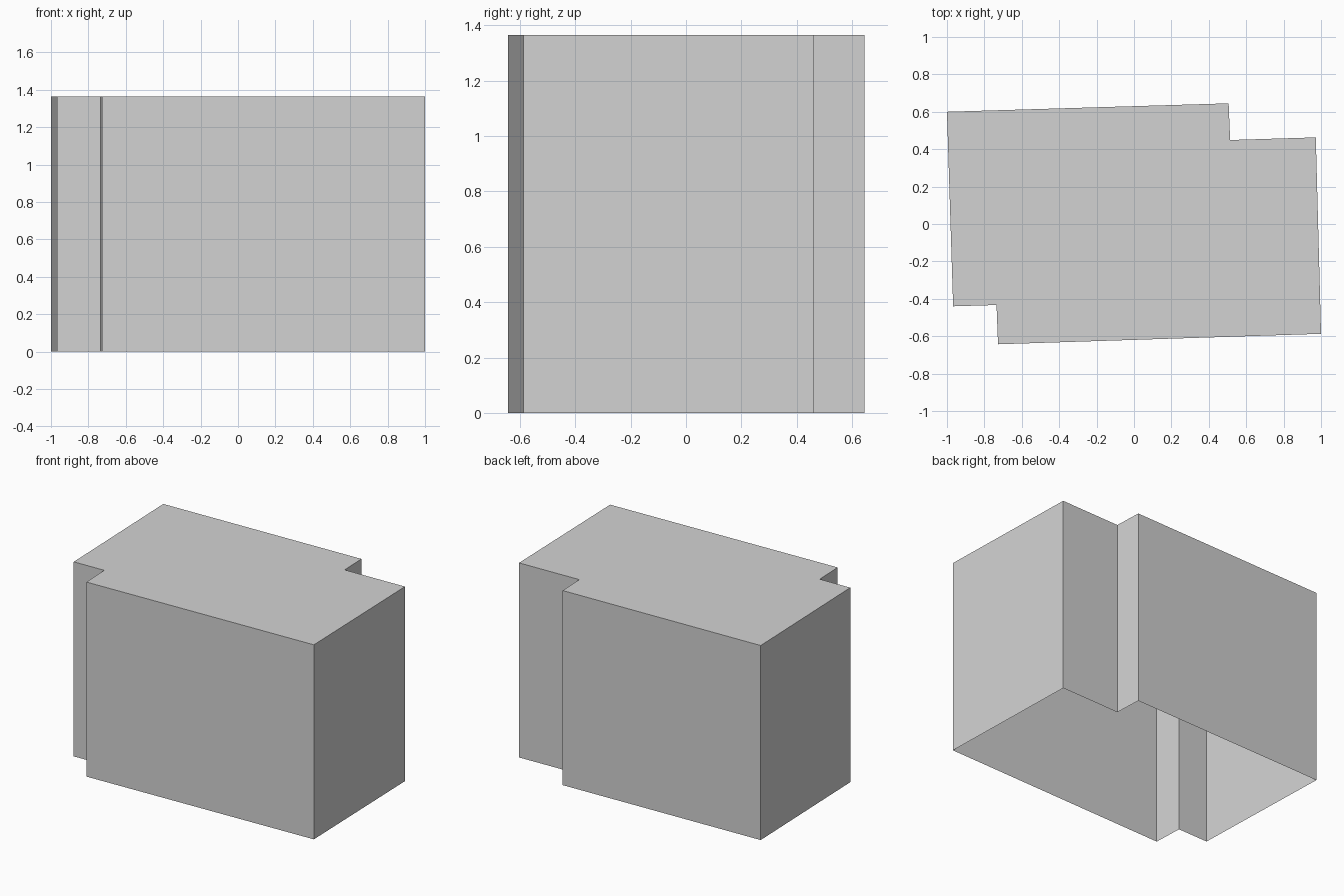
import bpy
import bmesh

cube = bpy.data.objects.get("Cube")
if cube:
    bpy.data.objects.remove(cube, do_unlink=True)

HEIGHT = 1.365

# Slightly turned footprint with two notched corners, counter-clockwise
FOOTPRINT = [
    (-0.967, -0.44), (-0.735, -0.433), (-0.727, -0.643), (1.0, -0.587),
    (0.972, 0.463), (0.514, 0.449), (0.506, 0.645), (-1.0, 0.6),
]


def make_material(name, color):
    mat = bpy.data.materials.new(name)
    mat.use_nodes = True
    mat.diffuse_color = color
    mat.node_tree.nodes["Principled BSDF"].inputs["Base Color"].default_value = color
    return mat


# Building shell: outer walls and a flat roof, open underneath
bm = bmesh.new()
base = [bm.verts.new((x, y, 0)) for x, y in FOOTPRINT]
top = [bm.verts.new((x, y, HEIGHT)) for x, y in FOOTPRINT]
for i in range(len(base)):
    j = (i + 1) % len(base)
    bm.faces.new((base[i], base[j], top[j], top[i]))
bm.faces.new(top)

mesh = bpy.data.meshes.new("building_shell")
bm.to_mesh(mesh)
bm.free()
mesh.materials.append(make_material("light_grey", (0.65, 0.65, 0.65, 1)))

shell = bpy.data.objects.new("building_shell", mesh)
bpy.context.collection.objects.link(shell)
